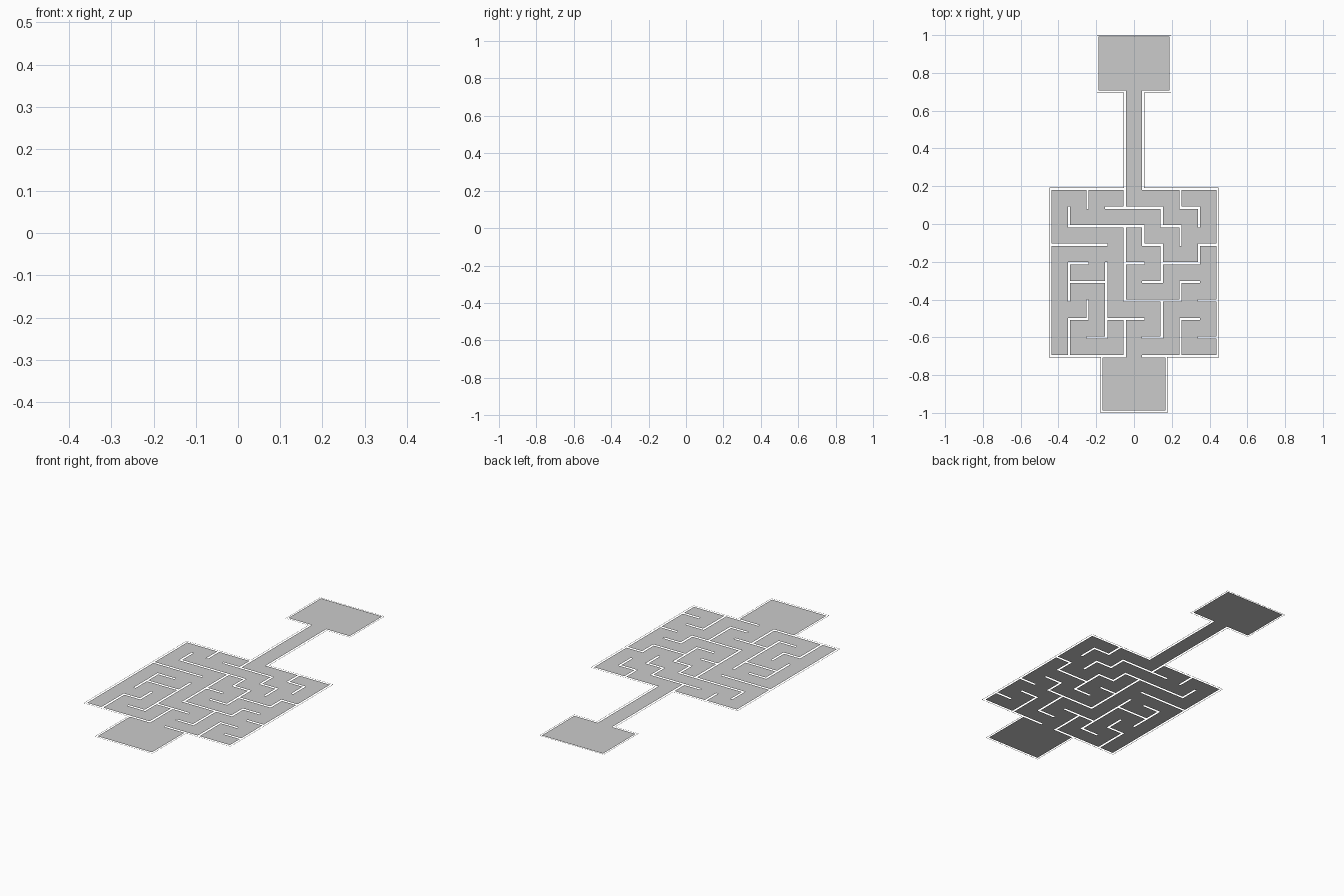
import bpy, bmesh

if "Cube" in bpy.data.objects:
    bpy.data.objects.remove(bpy.data.objects["Cube"])

N, P, G = 9, 0.0983, 0.012          # cells per side, cell pitch, wall slot width
X0, Y0 = -N * P / 2, 0.185          # top left corner of the maze


def make_object(name, quads):
    """Flat mesh from (x0, y0, x1, y1) rectangles, welded."""
    bm = bmesh.new()
    for x0, y0, x1, y1 in quads:
        bm.faces.new([bm.verts.new((x, y, 0)) for x, y in
                      ((x0, y0), (x1, y0), (x1, y1), (x0, y1))])
    bmesh.ops.remove_doubles(bm, verts=bm.verts, dist=1e-5)
    me = bpy.data.meshes.new(name)
    bm.to_mesh(me)
    bm.free()
    ob = bpy.data.objects.new(name, me)
    bpy.context.collection.objects.link(ob)
    return ob


# wall runs: (line, start, end) counted in cells from the top left corner
vertical = [(1, 1, 2), (1, 4, 6), (1, 7, 9), (2, 0, 1), (2, 6, 7), (3, 4, 8),
            (4, 0, 1), (4, 2, 6), (4, 7, 9), (5, 2, 3), (6, 1, 2), (6, 3, 5),
            (6, 6, 8), (7, 0, 1), (7, 2, 3), (7, 5, 6), (7, 7, 9), (8, 1, 2),
            (8, 3, 4)]
horizontal = [(1, 3, 6), (1, 7, 8), (2, 1, 5), (2, 6, 7), (3, 0, 3), (3, 5, 6),
              (3, 8, 9), (4, 1, 2), (4, 4, 5), (4, 6, 8), (5, 1, 3), (5, 5, 6),
              (5, 7, 8), (6, 4, 7), (6, 8, 9), (7, 1, 2), (7, 3, 5), (7, 7, 8),
              (8, 2, 3), (8, 5, 6), (8, 8, 9)]
v_walls = {(l, k) for l, a, b in vertical for k in range(a, b)}
h_walls = {(l, k) for l, a, b in horizontal for k in range(a, b)}

# maze floor: cells, plus bridging strips wherever there is no wall slot
h = G / 2
quads = []
for i in range(N):
    for j in range(N):
        xa, xb = X0 + i * P + h, X0 + (i + 1) * P - h
        yb, ya = Y0 - j * P - h, Y0 - (j + 1) * P + h
        quads.append((xa, ya, xb, yb))
        if i < N - 1 and (i + 1, j) not in v_walls:
            quads.append((xb, ya, xb + G, yb))
        if j < N - 1 and (j + 1, i) not in h_walls:
            quads.append((xa, ya - G, xb, ya))
make_object("maze_floor", quads)

# rooms and connecting passages
c = P / 2 - h
bottom = Y0 - N * P
make_object("back_room_floor", [(-0.187, 0.708, 0.187, 0.992)])
make_object("corridor_floor", [(-c, Y0 - h, c, 0.708)])
make_object("front_room_floor", [(-0.166, -0.988, 0.166, bottom - h)])
make_object("front_doorway_floor", [(-c, bottom - h, c, bottom + h)])

# hairline outer edge of the walls, mirrored to both sides
right = [(0, 1.0), (0.196, 1.0), (0.196, 0.697), (c + G, 0.697),
         (c + G, Y0 + h), (-X0 + h, Y0 + h), (-X0 + h, bottom - h),
         (0.176, bottom - h), (0.176, -1.0), (0, -1.0)]
t = 0.001
edge = []
for s in (1, -1):
    for (xa, ya), (xb, yb) in zip(right, right[1:]):
        xs, ys = sorted((s * xa, s * xb)), sorted((ya, yb))
        if xs[0] == xs[1]:
            edge.append((xs[0] - t, ys[0], xs[0] + t, ys[1]))
        else:
            y0 = min(max(ys[0], -1 + t), 1 - t)
            edge.append((xs[0], y0 - t, xs[1], y0 + t))
make_object("outer_wall_edge", edge)
# all floor faces point up
for ob in bpy.data.objects:
    for p in ob.data.polygons:
        if p.normal.z < 0:
            p.flip()
